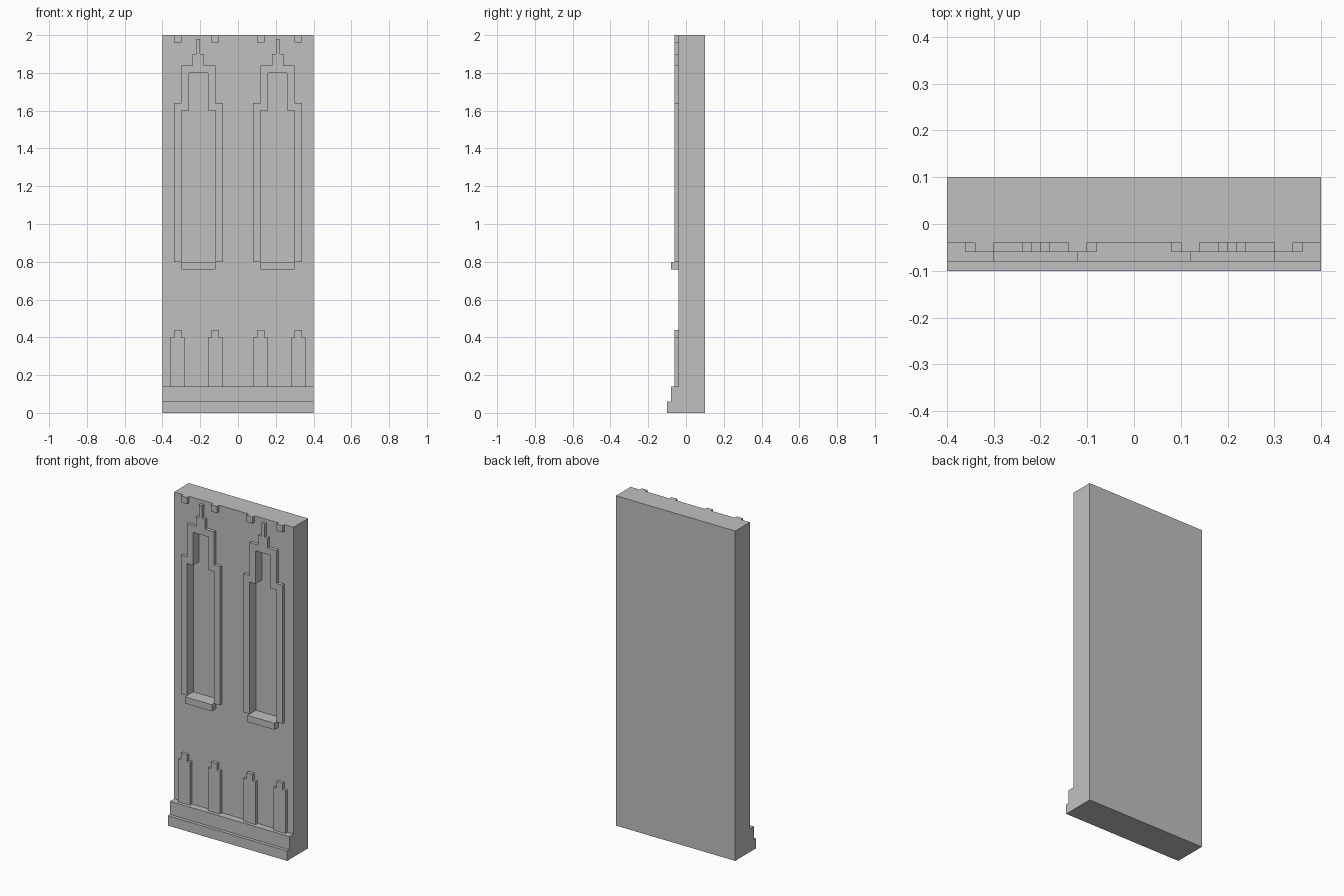
import bpy
import bmesh

cube = bpy.data.objects.get("Cube")
if cube:
    bpy.data.objects.remove(cube, do_unlink=True)

# Single stone colour
stone = bpy.data.materials.new("light grey stone")
stone.use_nodes = True
STONE = (0.53, 0.53, 0.53, 1.0)
stone.diffuse_color = STONE
stone.node_tree.nodes["Principled BSDF"].inputs["Base Color"].default_value = STONE

WALL = -0.04     # wall face
RELIEF = -0.06   # face of the raised ornament
LEDGE = -0.08    # face of sills and upper plinth
RECESS = 0.0     # window panel, set back into the wall
WINDOW_X = 0.21  # window centre line


def extrude(name, outline, front, back):
    """Solid from an (x, z) outline, running from y=front to y=back."""
    bm = bmesh.new()
    face = bm.faces.new([bm.verts.new((x, front, z)) for x, z in outline])
    result = bmesh.ops.extrude_face_region(bm, geom=[face])
    moved = [v for v in result["geom"] if isinstance(v, bmesh.types.BMVert)]
    bmesh.ops.translate(bm, verts=moved, vec=(0, back - front, 0))
    bmesh.ops.recalc_face_normals(bm, faces=bm.faces)
    mesh = bpy.data.meshes.new(name)
    bm.to_mesh(mesh)
    bm.free()
    mesh.materials.append(stone)
    obj = bpy.data.objects.new(name, mesh)
    bpy.context.collection.objects.link(obj)
    return obj


def stepped(cx, bottom, tiers):
    """Symmetric stepped outline; tiers are (half width, top) going up."""
    right, z = [], bottom
    for half, top in tiers:
        right += [(half, z), (half, top)]
        z = top
    return [(cx + x, z) for x, z in right] + [(cx - x, z) for x, z in reversed(right)]


def block(name, cx, half, bottom, top, front, back):
    return extrude(name, stepped(cx, bottom, [(half, top)]), front, back)


# Wall slab and stepped plinth
wall = block("wall", 0, 0.4, 0, 2, WALL, 0.1)
block("lower_plinth", 0, 0.4, 0, 0.06, -0.1, WALL)
block("upper_plinth", 0, 0.4, 0.06, 0.14, LEDGE, WALL)

OPENING = [(0.09, 1.6), (0.05, 1.8)]
FRAME = [(0.13, 1.64), (0.09, 1.84), (0.03, 1.9), (0.01, 1.98)]

for side, sign in (("left", 1), ("right", -1)):
    cx = sign * WINDOW_X

    # Recessed stepped window
    opening = stepped(cx, 0.8, OPENING)
    cutter = extrude("window_cutter", opening, -0.2, RECESS)
    cutter.hide_render = True
    cut = wall.modifiers.new("window", "BOOLEAN")
    cut.operation = "DIFFERENCE"
    cut.solver = "EXACT"
    cut.object = cutter
    bpy.context.view_layer.objects.active = wall
    bpy.ops.object.modifier_apply(modifier=cut.name)
    bpy.data.objects.remove(cutter, do_unlink=True)

    # Raised frame with spire, open at the sill
    outer = stepped(cx, 0.8, FRAME)
    extrude(side + "_window_frame", outer + opening[::-1], RELIEF, WALL)
    block(side + "_window_sill", cx, 0.09, 0.76, 0.8, LEDGE, WALL)

    # Small stepped pilasters and the teeth along the top edge
    for place, x in (("inner", 0.12), ("outer", 0.32)):
        px = sign * x
        extrude(f"{side}_{place}_pilaster",
                stepped(px, 0.14, [(0.04, 0.4), (0.02, 0.44)]), RELIEF, WALL)
        block(f"{side}_{place}_top_tooth", px, 0.02, 1.96, 2, RELIEF, WALL)
